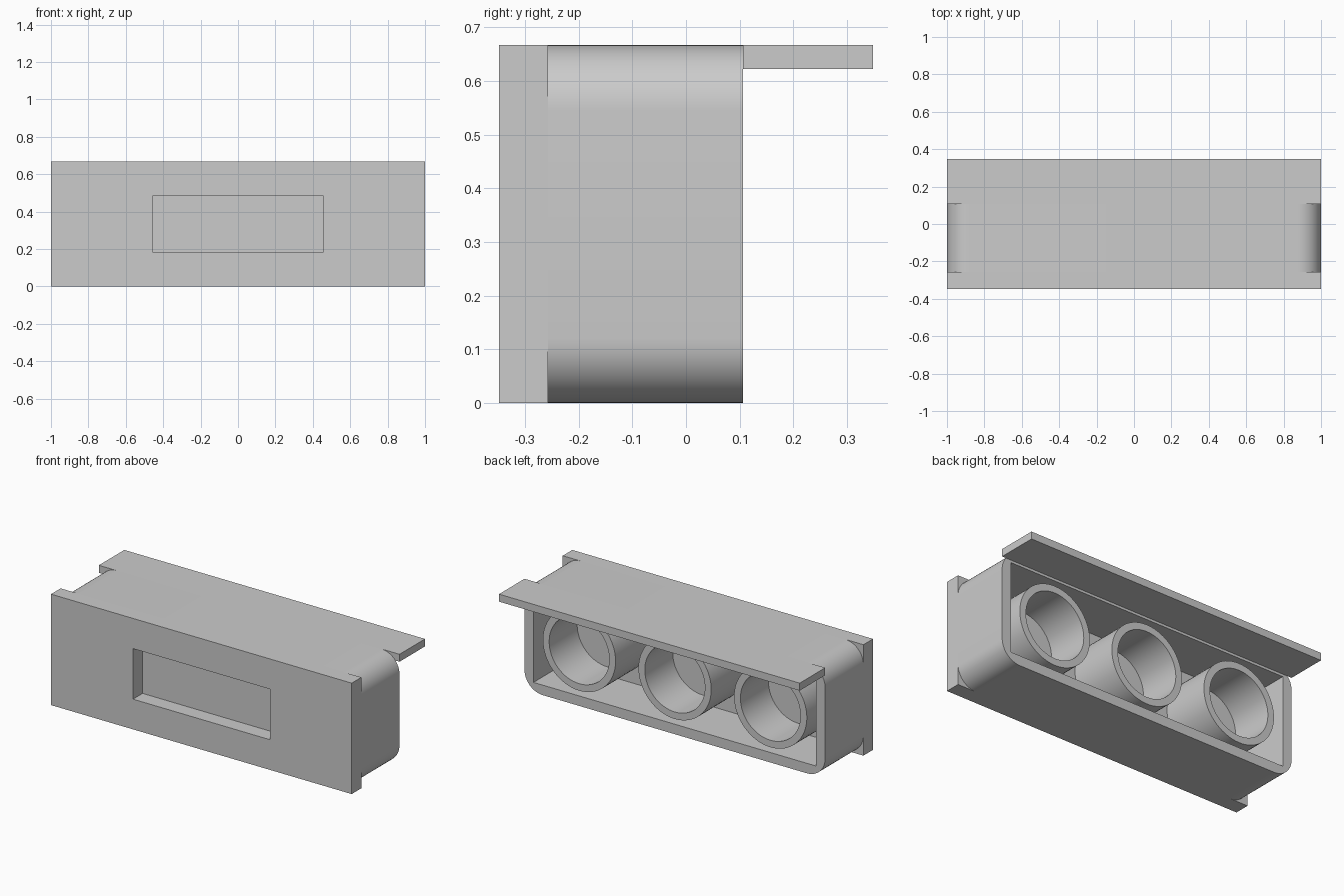
import bpy
import bmesh
from math import cos, sin, pi, radians

cube = bpy.data.objects.get("Cube")
if cube:
    bpy.data.objects.remove(cube, do_unlink=True)

grey = bpy.data.materials.new("plain grey")
grey.use_nodes = True
GREY = (0.6, 0.6, 0.6, 1)
grey.diffuse_color = GREY
grey.node_tree.nodes["Principled BSDF"].inputs["Base Color"].default_value = GREY

HEIGHT = 0.667
MID = HEIGHT / 2
FRONT, PLATE_BACK, FLOOR, RIM, BACK = -0.348, -0.257, -0.197, 0.106, 0.348
WALL = 0.06


def rectangle(half_w, z0, z1):
    return [(-half_w, z0), (half_w, z0), (half_w, z1), (-half_w, z1)]


def circle(cx, r, n=64):
    return [(cx + r * cos(2 * pi * i / n), MID + r * sin(2 * pi * i / n)) for i in range(n)]


def rounded(half_w, half_h, r, n=12):
    points = []
    for q, (sx, sz) in enumerate([(1, 1), (-1, 1), (-1, -1), (1, -1)]):
        for i in range(n + 1):
            a = (q + i / n) * pi / 2
            points.append((sx * (half_w - r) + r * cos(a), MID + sz * (half_h - r) + r * sin(a)))
    return points


def prism(name, loops, y0, y1):
    """Extrude an outline, with optional hole outlines, from y0 to y1."""
    bm = bmesh.new()
    caps = ([], [])
    for loop in loops:
        rings = [[bm.verts.new((x, y, z)) for x, z in loop] for y in (y0, y1)]
        n = len(loop)
        for i in range(n):
            j = (i + 1) % n
            bm.faces.new((rings[0][i], rings[0][j], rings[1][j], rings[1][i]))
            for ring, cap in zip(rings, caps):
                cap.append(bm.edges.get((ring[i], ring[j])))
    for cap in caps:
        bmesh.ops.triangle_fill(bm, edges=cap, use_beauty=True)
    bmesh.ops.recalc_face_normals(bm, faces=bm.faces)
    mesh = bpy.data.meshes.new(name)
    bm.to_mesh(mesh)
    bm.free()
    mesh.materials.append(grey)
    obj = bpy.data.objects.new(name, mesh)
    bpy.context.collection.objects.link(obj)
    bpy.ops.object.select_all(action='DESELECT')
    obj.select_set(True)
    bpy.context.view_layer.objects.active = obj
    bpy.ops.object.shade_smooth_by_angle(angle=radians(30))
    return obj


# Front plate with its rectangular window
prism("front_plate", [rectangle(1, 0, HEIGHT), rectangle(0.455, MID - 0.152, MID + 0.152)],
      FRONT, PLATE_BACK)

# Rounded housing: a floor behind the plate and an open-backed wall
outline = rounded(1, MID, 0.121)
prism("housing_floor", [outline], PLATE_BACK, FLOOR)
prism("housing_wall", [outline, rectangle(1 - WALL, WALL, HEIGHT - WALL)], FLOOR, RIM)

# Three round cups inside the housing
for side, x in (("right", -0.636), ("middle", 0), ("left", 0.636)):
    prism(f"{side}_cup_wall", [circle(x, 0.242), circle(x, 0.2)], FLOOR, RIM)
    prism(f"{side}_cup_floor", [circle(x, 0.2)], FLOOR, -0.16)

# Ledge overhanging the open back
prism("rear_ledge", [rectangle(1, HEIGHT - 0.045, HEIGHT)], RIM, BACK)
